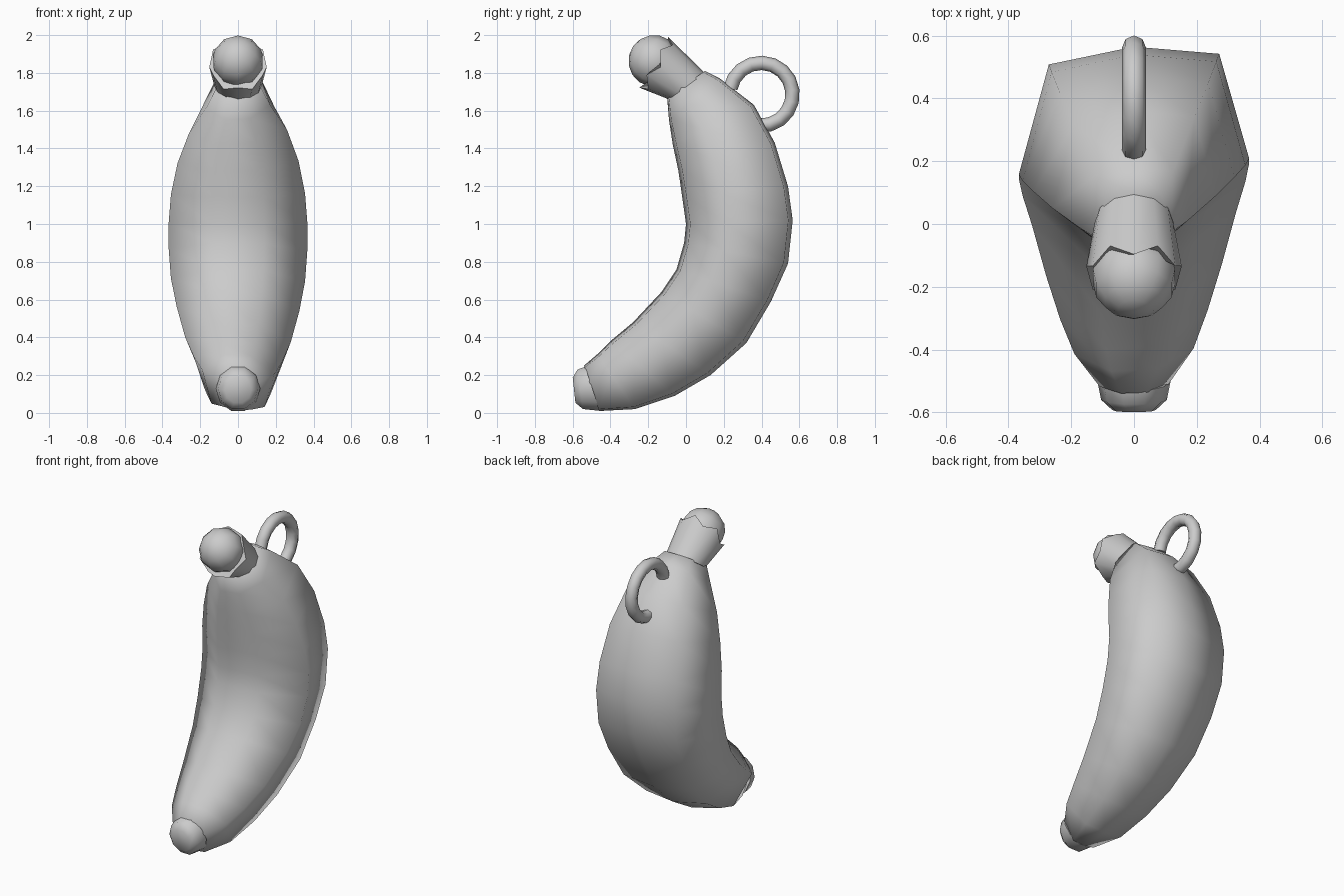
import bpy, bmesh
from math import sin, cos, pi, radians
from mathutils import Vector, Matrix

cube = bpy.data.objects.get("Cube")
if cube:
    bpy.data.objects.remove(cube)

GREY = (0.6, 0.6, 0.6, 1)
mat = bpy.data.materials.new("plain grey")
mat.use_nodes = True
mat.diffuse_color = GREY
mat.node_tree.nodes["Principled BSDF"].inputs["Base Color"].default_value = GREY


def finish(name, bm, angle=180):
    bmesh.ops.recalc_face_normals(bm, faces=bm.faces)
    mesh = bpy.data.meshes.new(name)
    bm.to_mesh(mesh)
    bm.free()
    mesh.materials.append(mat)
    obj = bpy.data.objects.new(name, mesh)
    bpy.context.collection.objects.link(obj)
    bpy.ops.object.select_all(action='DESELECT')
    obj.select_set(True)
    bpy.context.view_layer.objects.active = obj
    bpy.ops.object.shade_smooth_by_angle(angle=radians(angle))
    return obj


def bridge(bm, rings):
    """Skin a list of vertex rings and close both ends."""
    n = len(rings[0])
    for a, b in zip(rings, rings[1:]):
        for i in range(n):
            j = (i + 1) % n
            bm.faces.new((a[i], a[j], b[j], b[i]))
    bm.faces.new(rings[0])
    bm.faces.new(rings[-1])


def loft(stations, section):
    """Stations: front y, z, back y, z, half width. Section: (side, depth)."""
    bm = bmesh.new()
    rings = []
    for fy, fz, by, bz, w in stations:
        front, back = Vector((0, fy, fz)), Vector((0, by, bz))
        rings.append([bm.verts.new(front.lerp(back, t) + Vector((u * w, 0, 0)))
                      for u, t in section])
    bridge(bm, rings)
    return bm, rings


def circle(n):
    return [(cos(2 * pi * i / n), 0.5 + 0.5 * sin(2 * pi * i / n)) for i in range(n)]


# Curved fruit body with a slightly skewed seven-sided section
body_section = [(-.38, 0), (.38, .04), (1, .37), (.74, .96),
                (0, 1), (-.74, .9), (-1, .28)]
body_stations = [
    (-.10, 1.67, .10, 1.81, .12),
    (-.09, 1.55, .18, 1.77, .17),
    (-.07, 1.42, .36, 1.63, .26),
    (-.04, 1.28, .47, 1.43, .32),
    (-.02, 1.14, .54, 1.20, .355),
    (.00, 1.00, .565, 1.02, .367),
    (-.01, .90, .54, .79, .367),
    (-.05, .76, .45, .59, .355),
    (-.13, .64, .32, .37, .325),
    (-.28, .48, .13, .20, .28),
    (-.40, .38, -.06, .09, .235),
    (-.47, .31, -.27, .02, .19),
    (-.54, .25, -.46, .01, .11),
]
bm, _ = loft(body_stations, body_section)
finish("fruit_body", bm)

# Blunt lower tip
bm, _ = loft([(-.535, .25, -.455, .005, .118),
              (-.575, .235, -.545, .015, .105),
              (-.60, .19, -.585, .05, .07)], circle(10))
finish("lower_tip", bm, 60)

# Stem with a torn, zigzag rim
bm, rings = loft([(-.09, 1.66, .10, 1.80, .125),
                  (-.23, 1.71, -.08, 1.98, .152),
                  (-.20, 1.75, -.09, 1.94, .12)], circle(12))
for i, v in enumerate(rings[1]):
    v.co += Vector((0, -.82, .57)) * (.02 if i % 2 else -.025)
finish("stem", bm, 50)

# Rounded stem cap
bm = bmesh.new()
bmesh.ops.create_uvsphere(bm, u_segments=10, v_segments=8, radius=.137,
                          matrix=Matrix.Translation((0, -.168, 1.863))
                          @ Matrix.Rotation(radians(55), 4, 'X'))
finish("stem_cap", bm)

# Hanging loop, an open ring sunk into the back
bm = bmesh.new()
rings = []
STEPS, SIDES = 13, 8
for k in range(STEPS + 1):
    a = radians(-95 + 265 * k / STEPS)
    out = Vector((0, cos(a), sin(a)))
    centre = Vector((0, .398, 1.687)) + out * .166
    rings.append([bm.verts.new(centre + .038 * (out * cos(b) + Vector((sin(b), 0, 0))))
                  for b in (2 * pi * s / SIDES for s in range(SIDES))])
bridge(bm, rings)
finish("hanging_loop", bm, 60)
